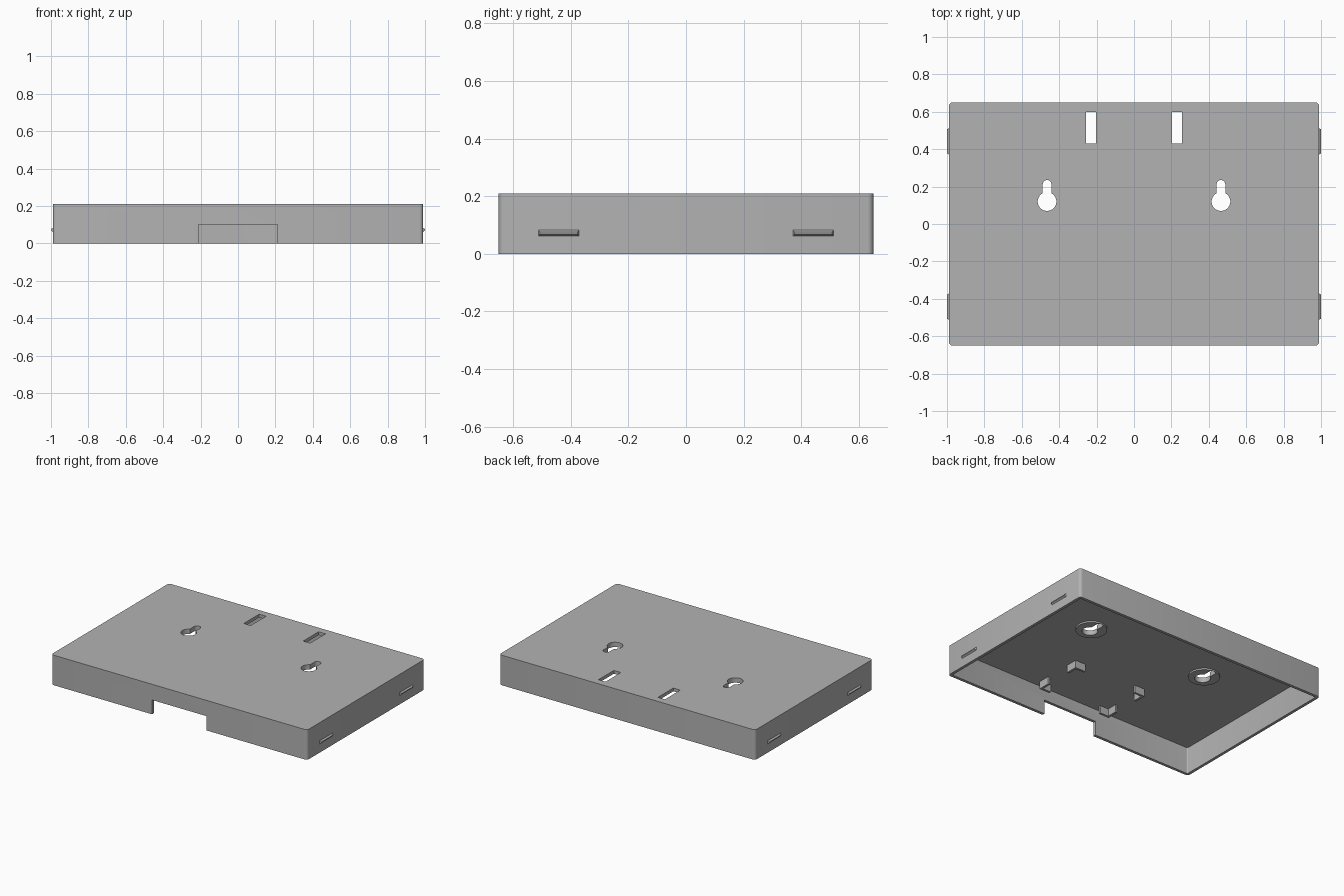
import bpy, bmesh
from math import sin, cos, pi, asin

cube = bpy.data.objects.get("Cube")
if cube:
    bpy.data.objects.remove(cube, do_unlink=True)

grey = bpy.data.materials.new("plain grey")
grey.use_nodes = True
colour = (0.45, 0.45, 0.45, 1)
grey.diffuse_color = colour
grey.node_tree.nodes["Principled BSDF"].inputs["Base Color"].default_value = colour

HX, HY, TOP = 0.99, 0.65, 0.21   # outer half sizes and height
WALL, CEIL = 0.02, 0.187         # wall thickness, underside of the top plate


def prism(name, outline, z0, z1):
    """Extrude a counter-clockwise xy outline from z0 to z1."""
    bm = bmesh.new()
    face = bm.faces.new([bm.verts.new((x, y, z0)) for x, y in outline])
    up = bmesh.ops.extrude_face_region(bm, geom=[face])["geom"]
    verts = [v for v in up if isinstance(v, bmesh.types.BMVert)]
    bmesh.ops.translate(bm, verts=verts, vec=(0, 0, z1 - z0))
    bmesh.ops.recalc_face_normals(bm, faces=bm.faces)
    mesh = bpy.data.meshes.new(name)
    bm.to_mesh(mesh)
    bm.free()
    mesh.materials.append(grey)
    obj = bpy.data.objects.new(name, mesh)
    bpy.context.collection.objects.link(obj)
    return obj


def rect(x0, x1, y0, y1):
    return [(x0, y0), (x1, y0), (x1, y1), (x0, y1)]


def arc(cx, cy, r, a0, a1, n):
    return [(cx + r * cos(a0 + (a1 - a0) * i / n),
             cy + r * sin(a0 + (a1 - a0) * i / n)) for i in range(n + 1)]


def rounded(hx, hy, r):
    pts = []
    for i, (sx, sy) in enumerate([(1, 1), (-1, 1), (-1, -1), (1, -1)]):
        pts += arc(sx * (hx - r), sy * (hy - r), r, i * pi / 2, (i + 1) * pi / 2, 4)
    return pts


def keyhole(cx, cy, r, slot_r, length):
    a = asin(slot_r / r)
    return (arc(cx, cy, r, pi / 2 + a, 5 * pi / 2 - a, 32)
            + arc(cx, cy + length, slot_r, 0, pi, 12))


def cut(obj, cutter):
    cutter.hide_render = True
    mod = obj.modifiers.new("cut", 'BOOLEAN')
    mod.operation, mod.solver, mod.object = 'DIFFERENCE', 'EXACT', cutter
    bpy.context.view_layer.objects.active = obj
    bpy.ops.object.modifier_apply(modifier=mod.name)
    bpy.data.objects.remove(cutter, do_unlink=True)


# Shallow open-bottomed housing with a cable notch in the front wall
housing = prism("housing", rounded(HX, HY, 0.02), 0, TOP)
cut(housing, prism("cavity", rounded(HX - WALL, HY - WALL, 0.008), -0.1, CEIL))
cut(housing, prism("notch", rect(-0.21, 0.21, -HY - 0.1, -HY + 0.1), -0.1, 0.1))

sides = {"left": 1, "right": -1}
for side, s in sides.items():
    # Rectangular slot near the back
    cut(housing, prism("slot", rect(s * 0.23 - 0.027, s * 0.23 + 0.027, 0.43, 0.6), 0.1, 0.3))

    # Keyhole with a reinforcing disc under the top plate
    hole = (s * 0.465, 0.12, 0.05, 0.023, 0.092)
    cut(housing, prism("keyhole", keyhole(*hole), 0.1, 0.3))
    disc = prism(side + "_keyhole_disc",
                 arc(s * 0.465, 0.135, 0.1, 0, 2 * pi * 47 / 48, 47), 0.176, CEIL + 0.001)
    cut(disc, prism("keyhole", keyhole(*hole), 0.1, 0.3))

    # Corner brackets on the underside
    for end, y, d in (("front", -0.59, 1), ("back", -0.235, -1)):
        x, t = s * 0.285, 0.016
        corner = [(x, y), (x - s * 0.08, y), (x - s * 0.08, y + d * t),
                  (x - s * t, y + d * t), (x - s * t, y + d * 0.085), (x, y + d * 0.085)]
        prism(f"{side}_{end}_bracket", corner, 0.135, CEIL + 0.001)

    # Small snap ridges on the side walls
    for end, y in (("front", -0.442), ("back", 0.442)):
        ridge = prism(f"{side}_{end}_ridge", rect(-0.011, 0.011, -0.07, 0.07), 0, 0.01)
        for v in ridge.data.vertices:
            if v.co.z > 0.005:
                v.co.x *= 0.3
                v.co.y *= 0.93
        ridge.rotation_euler = (0, s * pi / 2, 0)
        ridge.location = (s * HX, y, 0.072)

# Smooth the curved walls, keep every real edge sharp
for obj in bpy.context.scene.objects:
    if obj.type == 'MESH':
        bpy.ops.object.select_all(action='DESELECT')
        obj.select_set(True)
        bpy.context.view_layer.objects.active = obj
        bpy.ops.object.shade_smooth_by_angle(angle=0.5)
